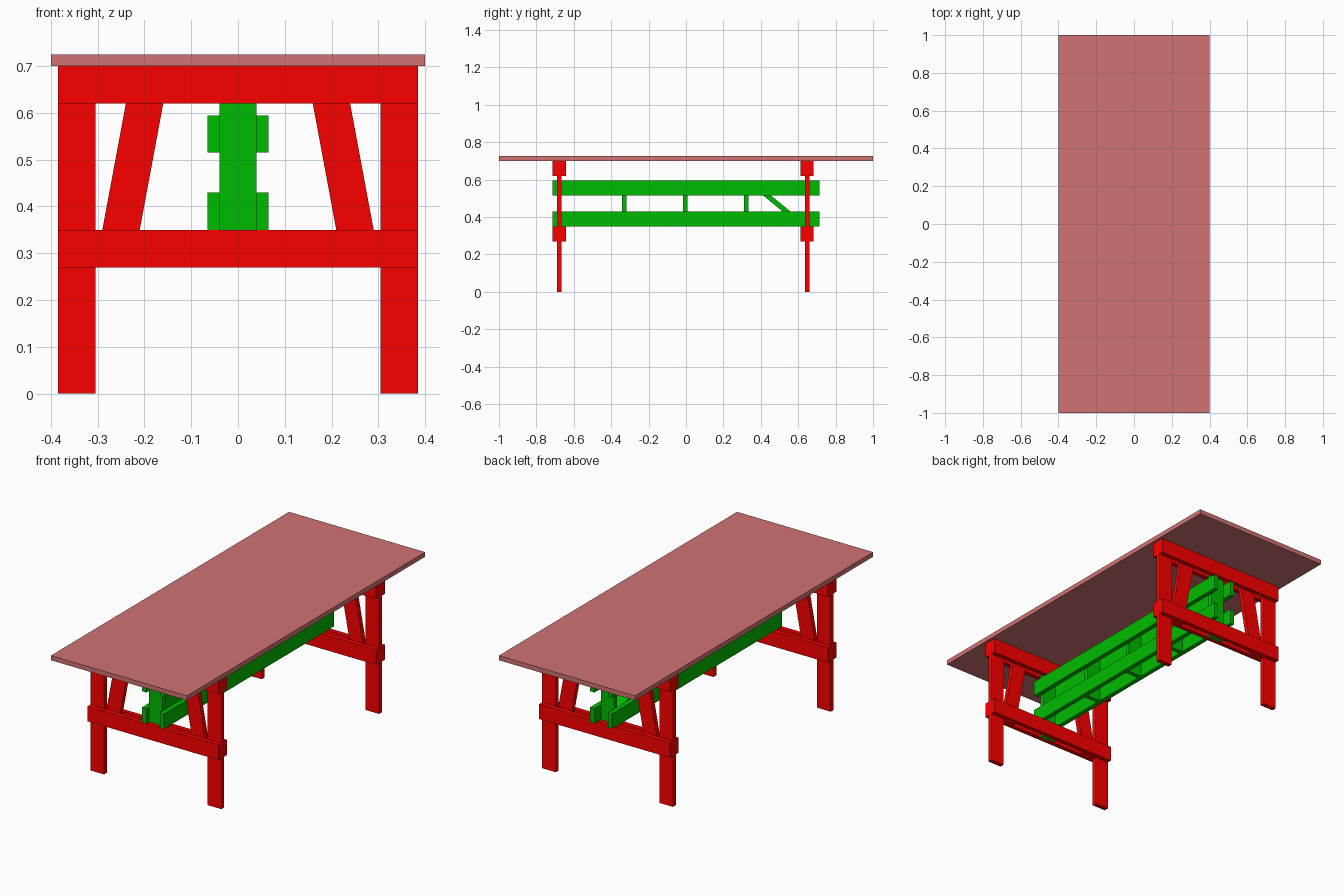
import bpy, bmesh

if "Cube" in bpy.data.objects:
    bpy.data.objects.remove(bpy.data.objects["Cube"])

T = 0.024          # plank thickness
Z_LOW, Z_HIGH = 0.27, 0.70


def material(name, rgb):
    m = bpy.data.materials.new(name)
    m.diffuse_color = (*rgb, 1)
    m.use_nodes = True
    m.node_tree.nodes["Principled BSDF"].inputs["Base Color"].default_value = m.diffuse_color
    return m


RED = material("red", (0.98, 0.0, 0.0))
GREEN = material("green", (0.0, 0.5, 0.0))
ROSE = material("rose", (0.64, 0.17, 0.17))


def prism(name, profile, axis, lo, hi, mat):
    """Extrude a flat profile along x or y; profile points are (other axis, z)."""
    bm = bmesh.new()

    def place(a, z):
        return (a, lo, z) if axis == "y" else (lo, a, z)

    face = bm.faces.new([bm.verts.new(place(a, z)) for a, z in profile])
    ext = bmesh.ops.extrude_face_region(bm, geom=[face])
    verts = [g for g in ext["geom"] if isinstance(g, bmesh.types.BMVert)]
    vec = (0, hi - lo, 0) if axis == "y" else (hi - lo, 0, 0)
    bmesh.ops.translate(bm, verts=verts, vec=vec)
    bmesh.ops.recalc_face_normals(bm, faces=bm.faces)
    me = bpy.data.meshes.new(name)
    bm.to_mesh(me)
    bm.free()
    me.materials.append(mat)
    ob = bpy.data.objects.new(name, me)
    bpy.context.collection.objects.link(ob)
    return ob


def box(name, x, y, z, mat):
    rect = [(x[0], z[0]), (x[1], z[0]), (x[1], z[1]), (x[0], z[1])]
    return prism(name, rect, "y", y[0], y[1], mat)


# Table top
box("table_top", (-0.4, 0.4), (-1, 1), (0.70, 0.725), ROSE)

# Trestle frames: legs and braces sandwiched between paired rails
for end, yc in (("front", -0.678), ("back", 0.647)):
    mid = (yc - T / 2, yc + T / 2)
    for side, s in (("left", -1), ("right", 1)):
        box(f"{end}_{side}_leg", sorted((s * 0.305, s * 0.385)), mid, (0, Z_HIGH), RED)
        brace = [(s * 0.305, Z_LOW), (s * 0.225, Z_LOW),
                 (s * 0.145, Z_HIGH), (s * 0.225, Z_HIGH)]
        prism(f"{end}_{side}_brace", brace, "y", *mid, RED)
        y_rail = sorted((yc + s * T / 2, yc + s * T * 1.5))
        face = "outer" if s * yc > 0 else "inner"
        box(f"{end}_{face}_lower_rail", (-0.385, 0.385), y_rail, (Z_LOW, 0.35), RED)
        box(f"{end}_{face}_upper_rail", (-0.385, 0.385), y_rail, (0.62, Z_HIGH), RED)
    box(f"{end}_centre_post", (-0.04, 0.04), mid, (Z_LOW, Z_HIGH), GREEN)

# Long stretcher beams in pairs
for side, s in (("left", -1), ("right", 1)):
    for level, z in (("lower", (0.35, 0.43)), ("upper", (0.515, 0.595))):
        box(f"{level}_{side}_stretcher", sorted((s * 0.04, s * 0.065)),
            (-0.7125, 0.7125), z, GREEN)

# Spacer posts between the stretchers
for i, yc in enumerate((-0.33, -0.005, 0.322)):
    box(f"spacer_post_{i + 1}", (-0.04, 0.04), (yc - T / 2, yc + T / 2),
        (0.35, 0.595), GREEN)

# Diagonal strut, cut flush against the last spacer and the back post
strut = [(0.334, 0.58), (0.334, 0.595), (0.356, 0.595),
         (0.635, 0.367), (0.635, 0.35), (0.612, 0.35)]
prism("diagonal_strut", strut, "x", -0.04, 0.04, GREEN)
